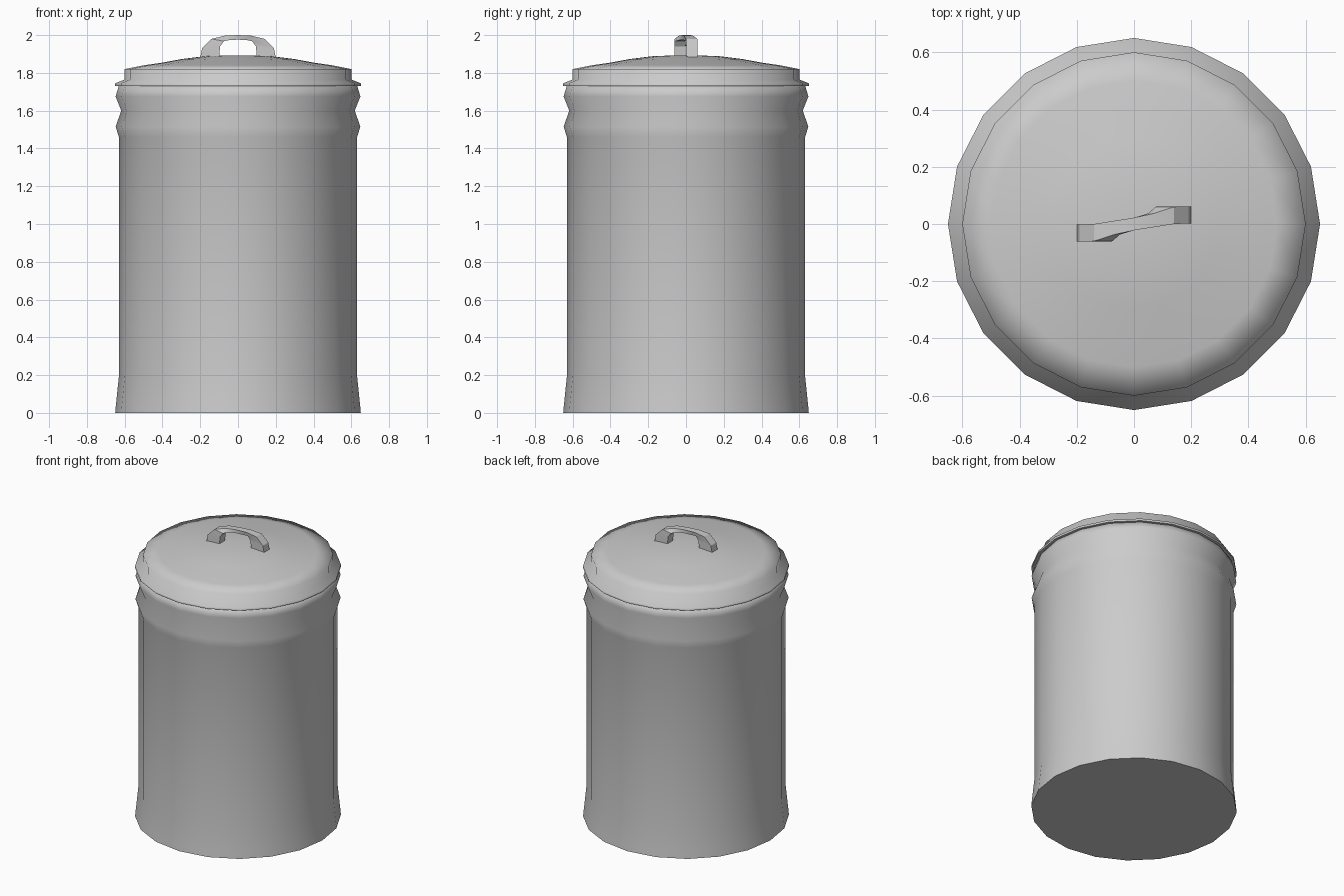
import bpy
import bmesh
from math import cos, sin, radians, pi

SIDES = 20

cube = bpy.data.objects.get("Cube")
if cube:
    bpy.data.objects.remove(cube, do_unlink=True)

# One bare metal colour for the whole bin
metal = bpy.data.materials.new("galvanised_grey")
metal.use_nodes = True
grey = (0.6, 0.6, 0.6, 1)
metal.diffuse_color = grey
metal.node_tree.nodes["Principled BSDF"].inputs["Base Color"].default_value = grey


def finish(name, bm, angle):
    """Turn a bmesh into a shaded object."""
    bmesh.ops.recalc_face_normals(bm, faces=bm.faces[:])
    mesh = bpy.data.meshes.new(name)
    bm.to_mesh(mesh)
    bm.free()
    mesh.materials.append(metal)
    obj = bpy.data.objects.new(name, mesh)
    bpy.context.collection.objects.link(obj)
    bpy.ops.object.select_all(action="DESELECT")
    obj.select_set(True)
    bpy.context.view_layer.objects.active = obj
    bpy.ops.object.shade_smooth_by_angle(angle=radians(angle))
    return obj


def skin(bm, rings):
    """Bridge closed rings of points and cap both ends."""
    loops = [[bm.verts.new(p) for p in ring] for ring in rings]
    for a, b in zip(loops, loops[1:]):
        n = len(a)
        for i in range(n):
            j = (i + 1) % n
            bm.faces.new((a[i], a[j], b[j], b[i]))
    bm.faces.new(loops[0])
    bm.faces.new(loops[-1])


def lathe(name, profile, angle):
    """Spin a (radius, height) profile around z."""
    bm = bmesh.new()
    turns = [2 * pi * i / SIDES for i in range(SIDES)]
    skin(bm, [[(r * cos(t), r * sin(t), z) for t in turns] for r, z in profile])
    return finish(name, bm, angle)


# Body: flared foot, straight wall, two swaged ribs below the lid
lathe("bin_body", [
    (0.65, 0), (0.647, 0.035), (0.63, 0.2), (0.63, 1.46), (0.648, 1.515),
    (0.618, 1.6), (0.648, 1.675), (0.63, 1.735),
], 80)

# Lid: thin brim, short upright step, shallow dome
lathe("bin_lid", [
    (0.65, 1.73), (0.65, 1.745), (0.6, 1.765), (0.6, 1.82), (0.5, 1.84),
    (0.41, 1.853), (0.3, 1.873), (0.18, 1.888), (0.06, 1.893),
], 80)

# Handle: arched strap, slightly twisted; outer x, z, inner x, z, y shift, half width
half = [
    (0.2, 1.88, 0.1, 1.88, 0.032, 0.03),
    (0.19, 1.93, 0.095, 1.94, 0.032, 0.03),
    (0.14, 1.98, 0.075, 1.968, 0.03, 0.03),
    (0.07, 1.997, 0.05, 1.973, 0.013, 0.024),
]
middle = [(0, 2.0, 0, 1.976, 0, 0.022)]
right_half = [(-a, b, -c, d, -y, w) for a, b, c, d, y, w in half]
sections = right_half + middle + half[::-1]
bm = bmesh.new()
skin(bm, [
    [(xo, y - w, zo), (xo, y + w, zo), (xi, y + w, zi), (xi, y - w, zi)]
    for xo, zo, xi, zi, y, w in sections
])
finish("lid_handle", bm, 30)
